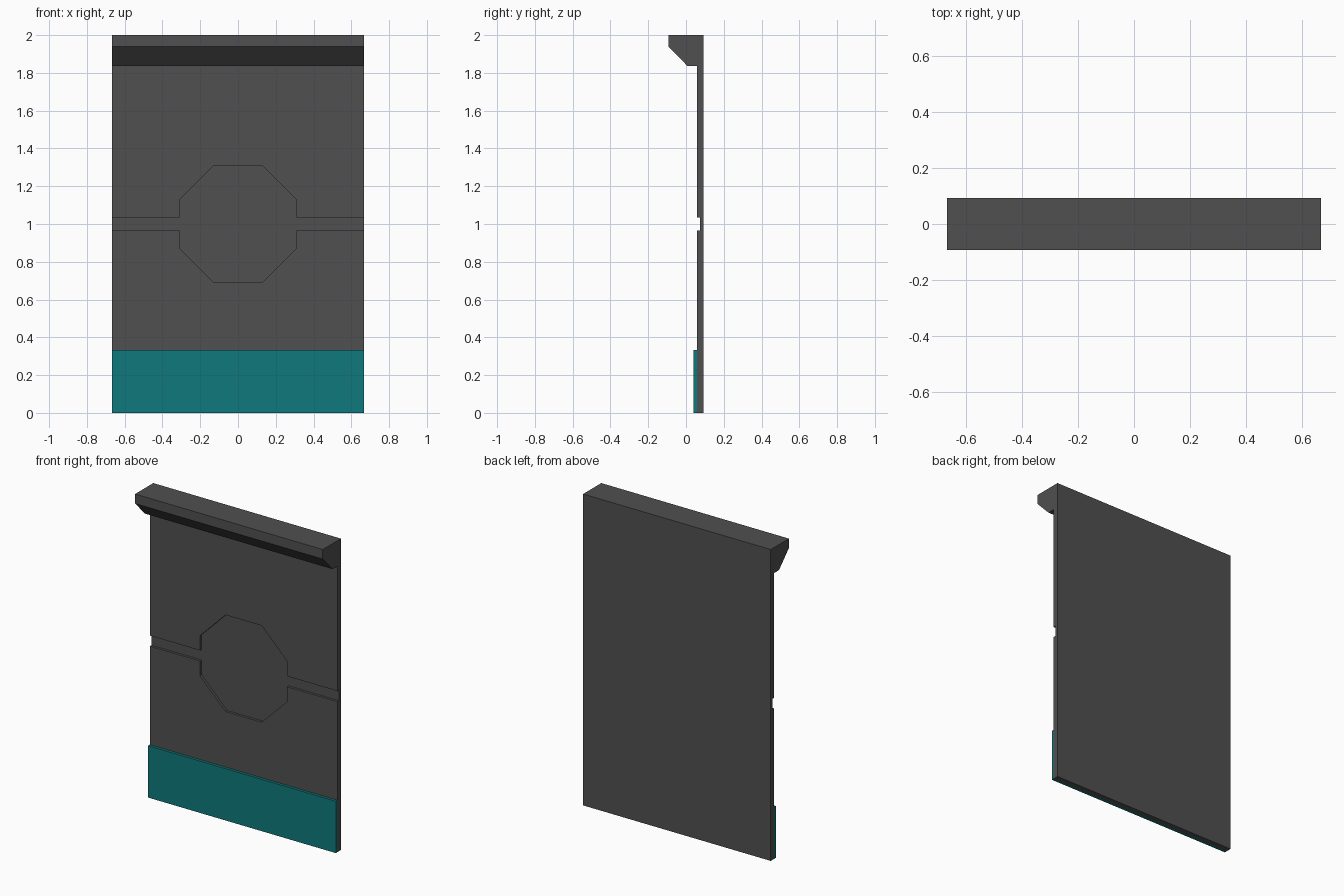
import bpy, bmesh, math
from mathutils import Vector

if "Cube" in bpy.data.objects:
    bpy.data.objects.remove(bpy.data.objects["Cube"])

HALF_W = 2 / 3      # half width of the panel
BACK = 0.092        # rear plane
FACE = 0.057        # main front plane
RECESS = 0.073      # floor of the groove and octagon
MID_Z = 1.0


def material(name, rgb):
    mat = bpy.data.materials.new(name)
    mat.diffuse_color = (*rgb, 1)
    mat.use_nodes = True
    mat.node_tree.nodes["Principled BSDF"].inputs["Base Color"].default_value = mat.diffuse_color
    return mat


def prism(name, points, direction, mat=None):
    """Extrude a closed planar outline along a direction."""
    bm = bmesh.new()
    face = bm.faces.new([bm.verts.new(p) for p in points])
    out = bmesh.ops.extrude_face_region(bm, geom=[face], use_keep_orig=True)
    moved = [g for g in out["geom"] if isinstance(g, bmesh.types.BMVert)]
    bmesh.ops.translate(bm, verts=moved, vec=Vector(direction))
    bmesh.ops.recalc_face_normals(bm, faces=bm.faces)
    mesh = bpy.data.meshes.new(name)
    bm.to_mesh(mesh)
    bm.free()
    obj = bpy.data.objects.new(name, mesh)
    bpy.context.collection.objects.link(obj)
    if mat:
        mesh.materials.append(mat)
    return obj


def side_prism(name, profile, mat):
    """Extrude a (y, z) side profile across the full width."""
    return prism(name, [(-HALF_W, y, z) for y, z in profile],
                 (2 * HALF_W, 0, 0), mat)


dark = material("dark_grey", (0.08, 0.08, 0.08))
teal = material("teal", (0.005, 0.19, 0.2))

# Wall panel with the chamfered overhanging cornice
panel = side_prism("wall_panel", [
    (BACK, 0), (BACK, 2), (-BACK, 2), (-BACK, 1.939),
    (0.008, 1.836), (FACE, 1.836), (FACE, 0)], dark)

# Recess: octagon joined to a horizontal groove on both sides
R, G = 0.31, 0.034
C = R * math.tan(math.pi / 8)
quarter = [(HALF_W + 0.1, G), (R, G), (R, C), (C, R)]
upper = quarter + [(-x, z) for x, z in reversed(quarter)]
outline = upper + [(x, -z) for x, z in reversed(upper)]
cutter = prism("recess_cutter", [(x, 0, MID_Z + z) for x, z in outline],
               (0, RECESS, 0), dark)
cutter.hide_render = True

cut = panel.modifiers.new("recess", 'BOOLEAN')
cut.operation = 'DIFFERENCE'
cut.solver = 'EXACT'
cut.object = cutter
bpy.context.view_layer.objects.active = panel
bpy.ops.object.modifier_apply(modifier=cut.name)
bpy.data.objects.remove(cutter)

# Coloured skirting strip along the foot
side_prism("skirting_strip", [
    (0.04, 0), (FACE, 0), (FACE, 0.333), (0.04, 0.333)], teal)
